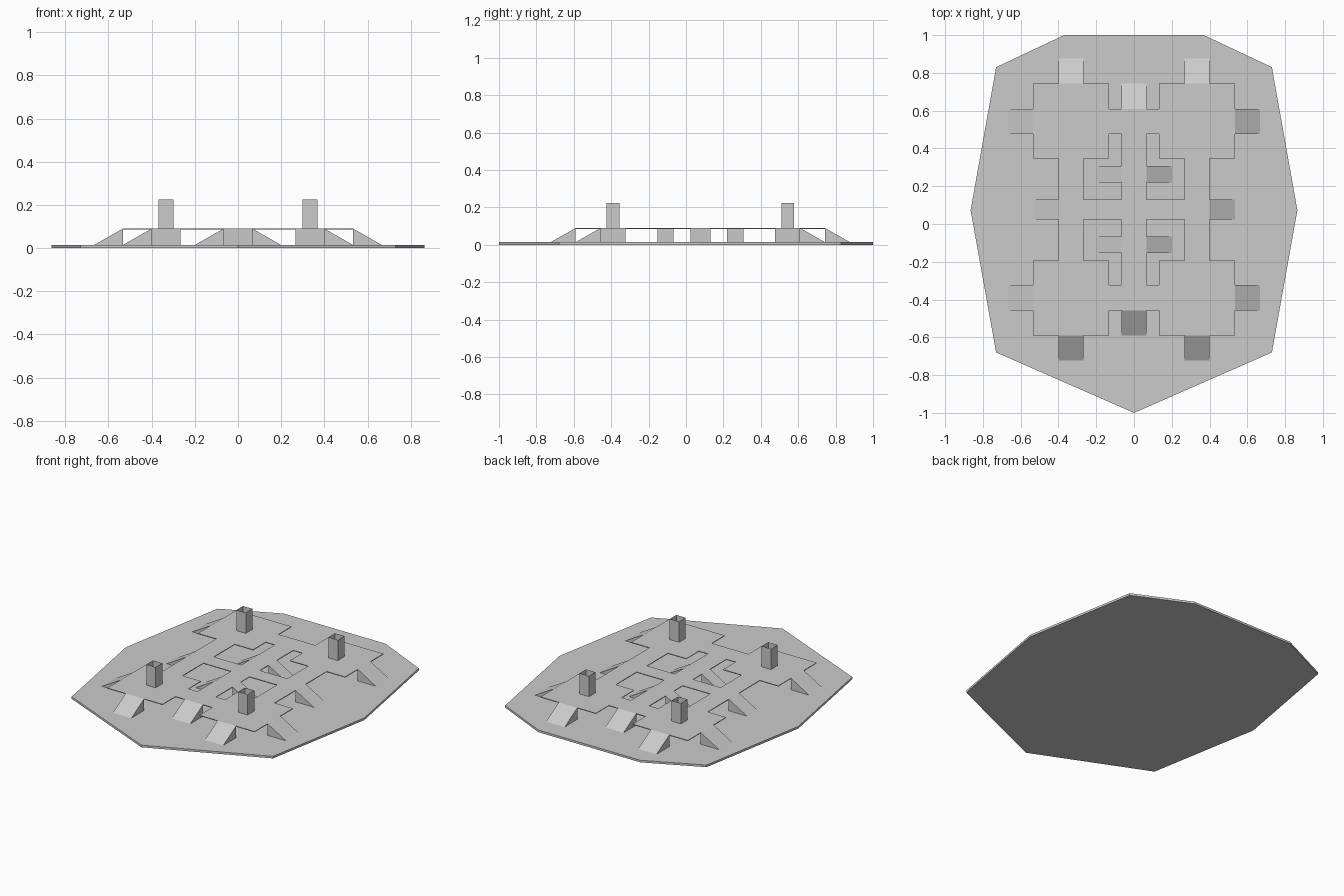
import bpy, bmesh

if "Cube" in bpy.data.objects:
    bpy.data.objects.remove(bpy.data.objects["Cube"])

U = 0.0667        # plan module
CY = 0.0765       # y centre of the raised deck
BASE, DECK = 0.014, 0.09


def finish(name, bm):
    bmesh.ops.recalc_face_normals(bm, faces=bm.faces)
    me = bpy.data.meshes.new(name)
    bm.to_mesh(me)
    bm.free()
    ob = bpy.data.objects.new(name, me)
    bpy.context.collection.objects.link(ob)
    return ob


# Base plate: nine-sided slab with a point at the front
half = [(0.37, 1), (0.73, 0.83), (0.865, 0.073), (0.73, -0.68)]
outline = half + [(0, -1)] + [(-x, y) for x, y in reversed(half)]
bm = bmesh.new()
face = bm.faces.new([bm.verts.new((x, y, 0)) for x, y in outline])
top = bmesh.ops.extrude_face_region(bm, geom=[face], use_keep_orig=True)
bmesh.ops.translate(bm, vec=(0, 0, BASE),
                    verts=[v for v in top["geom"] if isinstance(v, bmesh.types.BMVert)])
finish("base_plate", bm)

# Raised deck: thin sheet with stepped outline and four holes
quarter = [(2, 8), (2, 10), (8, 10), (8, 4.05), (6, 4.05)]
right = quarter + [(x, -y) for x, y in reversed(quarter)]
loops = [right + [(-x, y) for x, y in reversed(right)]]
hole = [(1, 0.8), (4, 0.8), (4, 4.05), (2, 4.05), (2, 6), (1, 6)]
loops += [[(x * sx, y * sy) for x, y in hole] for sx in (1, -1) for sy in (1, -1)]
cu = bpy.data.curves.new("deck", 'CURVE')
cu.dimensions = '2D'
cu.fill_mode = 'BOTH'
cu.extrude = 0.0025
for loop in loops:
    sp = cu.splines.new('POLY')
    sp.points.add(len(loop) - 1)
    for p, (x, y) in zip(sp.points, loop):
        p.co = (x * U, y * U, 0, 1)
    sp.use_cyclic_u = True
deck = bpy.data.objects.new("deck", cu)
deck.location = (0, CY, DECK - 0.0025)
bpy.context.collection.objects.link(deck)
bpy.context.view_layer.objects.active = deck
deck.select_set(True)
bpy.ops.object.convert(target='MESH')


# Ramps: wedges falling from the deck edge 'high' to the plate at 'low'
def ramp(name, axis, high, low, w0, w1):
    bm = bmesh.new()
    ends = []
    for w in (w0, w1):
        tri = []
        for a, z in ((high, DECK), (low, BASE), (high, BASE)):
            x, y = (a, w) if axis == 'x' else (w, a)
            tri.append(bm.verts.new((x * U, y * U + CY, z)))
        ends.append(tri)
        bm.faces.new(tri)
    for i in range(3):
        j = (i + 1) % 3
        bm.faces.new((ends[0][i], ends[0][j], ends[1][j], ends[1][i]))
    finish(name, bm)


for s in (1, -1):
    ramp("centre_ramp", 'y', 8 * s, 10 * s, -1, 1)
    ramp("middle_ramp", 'x', 6 * s, 8 * s, -0.8, 0.8)
    for t in (1, -1):
        ramp("end_ramp", 'y', 10 * t, 12 * t, 4 * s, 6 * s)
        ramp("side_ramp", 'x', 8 * s, 10 * s, 6 * t, 8 * t)
        ramp("inner_ramp", 'x', 1 * s, 3 * s, 2.15 * t, 3.45 * t)

# Towers: open-topped square tubes
for s in (1, -1):
    for t in (1, -1):
        bm = bmesh.new()
        bmesh.ops.create_cube(bm, size=1)
        bmesh.ops.delete(bm, geom=[f for f in bm.faces if abs(f.normal.z) > 0.5],
                         context='FACES_ONLY')
        bmesh.ops.scale(bm, vec=(0.068, 0.068, 0.225 - DECK), verts=bm.verts)
        bmesh.ops.translate(bm, vec=(5 * U * s, 7 * U * t + CY, (0.225 + DECK) / 2),
                            verts=bm.verts)
        finish("tower", bm)
